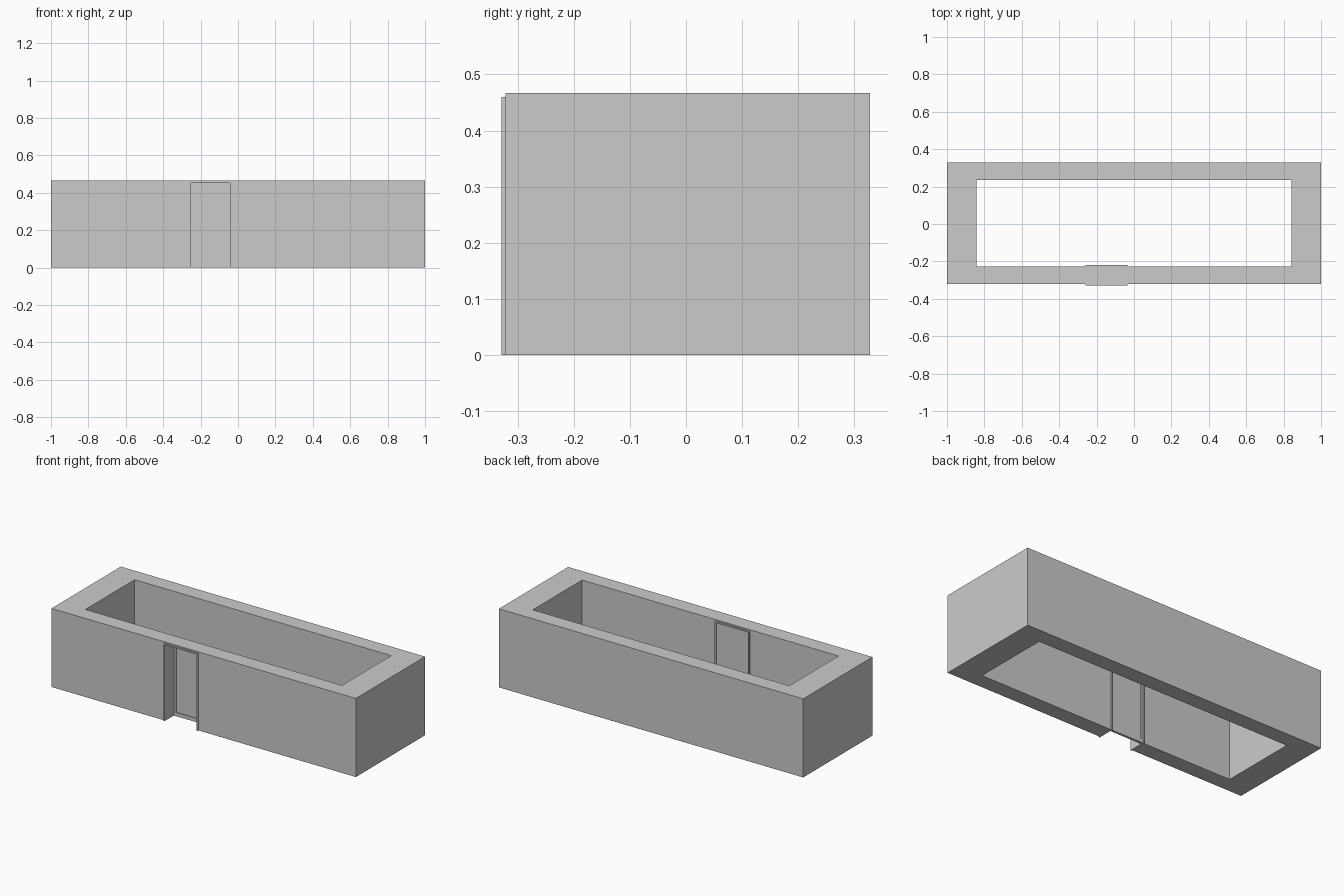
import bpy, bmesh

if "Cube" in bpy.data.objects:
    bpy.data.objects.remove(bpy.data.objects["Cube"])


def box(name, x0, x1, y0, y1, z0, z1):
    bm = bmesh.new()
    bmesh.ops.create_cube(bm, size=1)
    for v in bm.verts:
        v.co.x = x1 if v.co.x > 0 else x0
        v.co.y = y1 if v.co.y > 0 else y0
        v.co.z = z1 if v.co.z > 0 else z0
    me = bpy.data.meshes.new(name)
    bm.to_mesh(me)
    bm.free()
    ob = bpy.data.objects.new(name, me)
    bpy.context.collection.objects.link(ob)
    return ob


def cut(ob, *cutters):
    for c in cutters:
        m = ob.modifiers.new("cut", 'BOOLEAN')
        m.operation = 'DIFFERENCE'
        m.solver = 'EXACT'
        m.object = c
        c.hide_render = True
        c.hide_set(True)


# Door frame limits
DX0, DX1, DTOP = -0.26, -0.034, 0.46
FY0, FY1 = -0.329, -0.22
T = 0.008

# Thick perimeter walls, open at top and bottom, with a doorway in the front
walls = box("walls", -1, 1, -0.322, 0.328, 0, 0.467)
cut(walls,
    box("room_cutter", -0.843, 0.843, -0.2285, 0.2345, -0.1, 0.6),
    box("doorway_cutter", DX0 + T / 2, DX1 - T / 2, -0.4, -0.15, -0.1, DTOP - T / 2))

# Thin door lining projecting slightly on both wall faces
frame = box("door_frame", DX0, DX1, FY0, FY1, 0, DTOP)
cut(frame, box("frame_cutter", DX0 + T, DX1 - T, -0.4, -0.15, -0.1, DTOP - T))

# Door leaf near the inner side: stiles, rails and a recessed panel
LX0, LX1, LTOP = DX0 + T, DX1 - T, DTOP - T
LY0, LY1 = -0.242, -0.228
leaf = box("door_leaf", LX0, LX1, LY0, LY1, 0, LTOP)
recess = (LX0 + 0.014, LX1 - 0.014)
cut(leaf,
    box("outer_recess_cutter", *recess, LY0 - 0.1, LY0 + 0.004, 0.022, LTOP - 0.016),
    box("inner_recess_cutter", *recess, LY1 - 0.004, LY1 + 0.1, 0.022, LTOP - 0.016))
